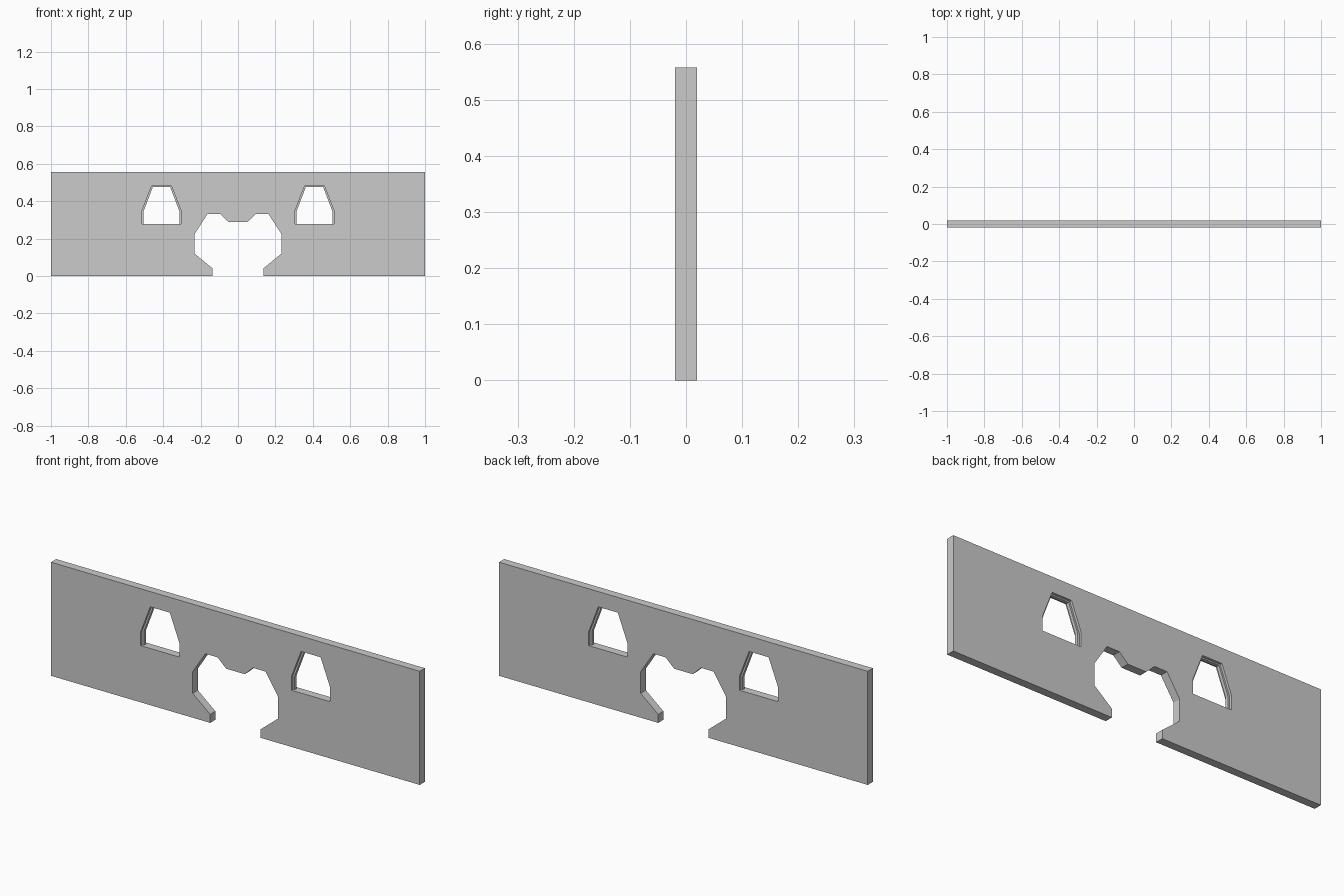
import bpy, bmesh, math

if "Cube" in bpy.data.objects:
    bpy.data.objects.remove(bpy.data.objects["Cube"])


def slab(name, outlines, half_depth):
    """Fill closed x/z outlines (inner ones become holes) and give them depth along y."""
    cu = bpy.data.curves.new(name, 'CURVE')
    cu.dimensions = '2D'
    cu.fill_mode = 'BOTH'
    cu.extrude = half_depth
    for pts in outlines:
        sp = cu.splines.new('POLY')
        sp.points.add(len(pts) - 1)
        for p, (x, z) in zip(sp.points, pts):
            p.co = (x, z, 0, 1)
        sp.use_cyclic_u = True
        sp.use_smooth = False
    ob = bpy.data.objects.new(name, cu)
    bpy.context.collection.objects.link(ob)
    ob.rotation_euler.x = math.pi / 2
    bpy.ops.object.select_all(action='DESELECT')
    ob.select_set(True)
    bpy.context.view_layer.objects.active = ob
    bpy.ops.object.convert(target='MESH')
    ob = bpy.context.object
    bpy.ops.object.transform_apply(location=False, rotation=True, scale=False)
    bm = bmesh.new()
    bm.from_mesh(ob.data)
    bmesh.ops.remove_doubles(bm, verts=bm.verts, dist=1e-5)
    bmesh.ops.recalc_face_normals(bm, faces=bm.faces)
    for f in bm.faces:
        f.smooth = False
    bm.to_mesh(ob.data)
    bm.free()
    ob.name = name
    return ob


def window(side, inset):
    """Tapered window outline; the sill keeps its height, sides and top move in."""
    cx, i = 0.409, inset
    half = [(0.105 - i, 0.278), (0.105 - i, 0.347 - i * 0.2),
            (0.053 - i * 0.7, 0.482 - i * 0.7)]
    pts = half + [(-x, z) for x, z in reversed(half)]
    return [(side * cx + x, z) for x, z in pts]


# Wall panel with the central arched opening and two windows
H = 0.557
arch = [(0.137, 0), (0.137, 0.042), (0.232, 0.12), (0.232, 0.225),
        (0.163, 0.332), (0.096, 0.332), (0.05, 0.289)]
outer = arch + [(-x, z) for x, z in reversed(arch)]
outer += [(-1, 0), (-1, H), (1, H), (1, 0)]
slab("wall_panel", [outer, window(-1, 0), window(1, 0)], 0.02)

# Thin stepped frame inside each window
for side, label in ((-1, "left"), (1, "right")):
    a, b = window(side, 0), window(side, 0.009)
    slab("window_frame_" + label, [a + b[::-1]], 0.008)
